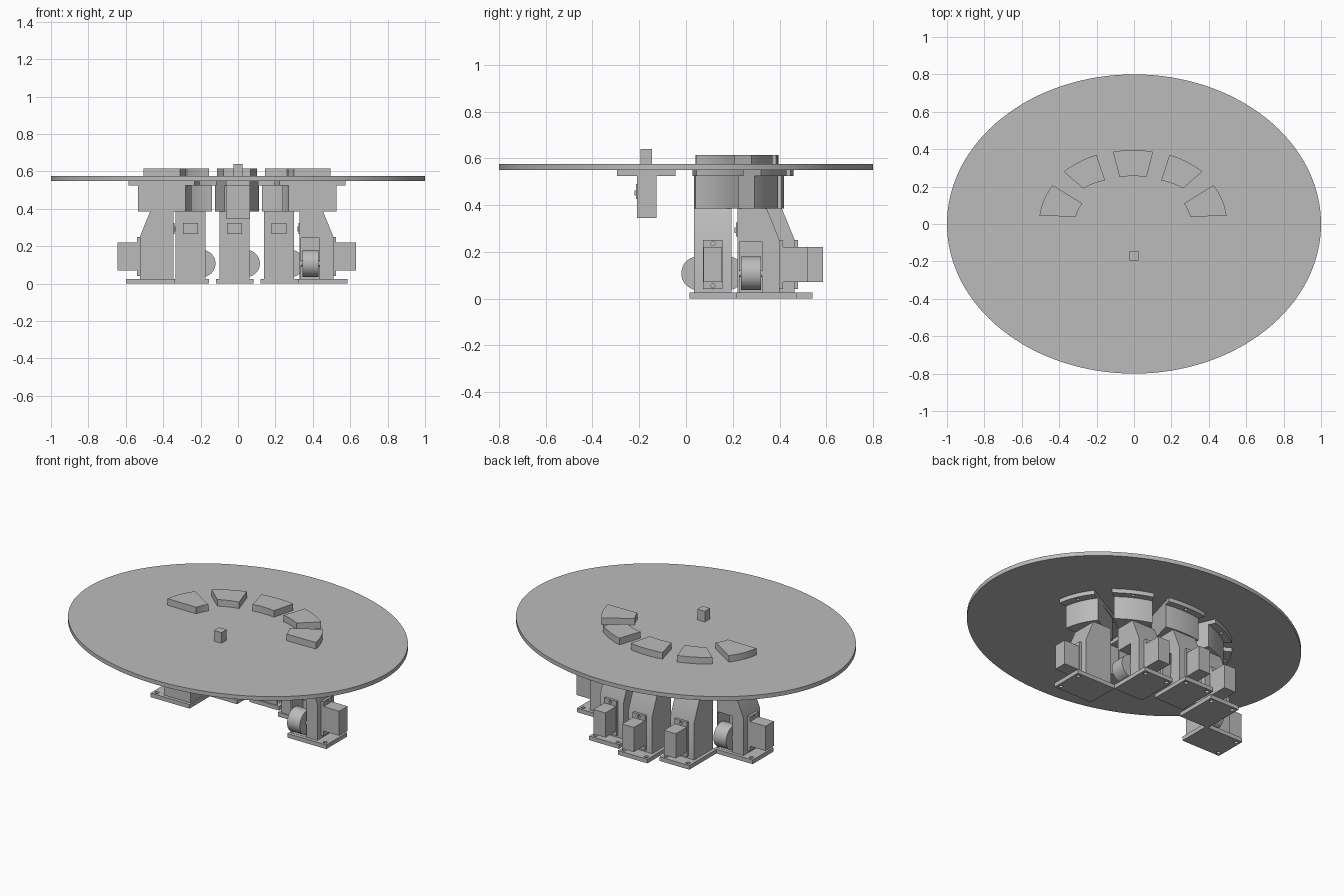
import bpy, math
from math import radians, pi
from mathutils import Matrix, Vector

cube = bpy.data.objects.get("Cube")
if cube:
    bpy.data.objects.remove(cube, do_unlink=True)

grey = bpy.data.materials.new("mid grey")
grey.use_nodes = True
colour = (0.5, 0.5, 0.5, 1)
grey.diffuse_color = colour
grey.node_tree.nodes["Principled BSDF"].inputs["Base Color"].default_value = colour

SQUASH = 0.8      # height of the oval relative to its width
CENTRE = -0.005   # x centre of the ring of keys


def add_mesh(name, verts, faces):
    mesh = bpy.data.meshes.new(name)
    mesh.from_pydata(verts, [], faces)
    mesh.materials.append(grey)
    obj = bpy.data.objects.new(name, mesh)
    bpy.context.collection.objects.link(obj)
    return obj


def prism(name, outline, low, high, axis="z"):
    """Extrude a counter-clockwise outline along z, or a (y, z) outline along x."""
    n = len(outline)
    if axis == "z":
        verts = [(a, b, h) for h in (low, high) for a, b in outline]
    else:
        verts = [(h, a, b) for h in (low, high) for a, b in outline]
    faces = [tuple(reversed(range(n))), tuple(range(n, 2 * n))]
    faces += [(i, (i + 1) % n, n + (i + 1) % n, n + i) for i in range(n)]
    return add_mesh(name, verts, faces)


def box(name, x, y, z):
    return prism(name, [(x[0], y[0]), (x[1], y[0]), (x[1], y[1]), (x[0], y[1])], *z)


def circle(radius, n, cx=0, cy=0, squash=1):
    return [(cx + radius * math.cos(2 * pi * i / n),
             cy + squash * radius * math.sin(2 * pi * i / n)) for i in range(n)]


def select_only(obj):
    bpy.ops.object.select_all(action="DESELECT")
    obj.select_set(True)
    bpy.context.view_layer.objects.active = obj


def smooth(obj):
    select_only(obj)
    bpy.ops.object.shade_smooth_by_angle(angle=radians(30))


def cut(obj, cutter):
    mod = obj.modifiers.new("cut", "BOOLEAN")
    mod.operation = "DIFFERENCE"
    mod.solver = "EXACT"
    mod.object = cutter
    select_only(obj)
    bpy.ops.object.modifier_apply(modifier=mod.name)
    bpy.data.objects.remove(cutter, do_unlink=True)


def polar(p):
    v = Vector((p[0], p[1] / SQUASH))
    return v.length, math.atan2(v.y, v.x)


def sector(corners, grow=0, widen=0, steps=12):
    """Outline of a curved wedge from outer start/end and inner start/end."""
    (r1, a1), (r2, a2), (r3, a3), (r4, a4) = map(polar, corners)

    def arc(ra, aa, rb, ab):
        pts = []
        for i in range(steps + 1):
            t = i / steps
            r, a = ra + (rb - ra) * t, aa + (ab - aa) * t
            pts.append((CENTRE + r * math.cos(a), SQUASH * r * math.sin(a)))
        return pts
    return (arc(r1 + grow, a1 - widen, r2 + grow, a2 + widen)
            + arc(r4 - grow, a4 + widen, r3 - grow, a3 - widen))


# Oval table top
smooth(prism("table_top", circle(1, 128, squash=SQUASH), 0.55, 0.575))

# Ring of five keys, each with a housing and a mounting flange below the table
back = [(0.107, 0.386), (-0.107, 0.386), (0.072, 0.25), (-0.072, 0.25)]
diagonal = [(0.37, 0.28), (0.195, 0.37), (0.267, 0.19), (0.15, 0.233)]
side = [(0.5, 0.043), (0.43, 0.208), (0.305, 0.04), (0.272, 0.11)]


def mirrored(corners):
    a, b, c, d = [(-x, y) for x, y in corners]
    return [b, a, d, c]


keys = {"right": mirrored(side), "back_right": mirrored(diagonal), "back": back,
        "back_left": diagonal, "left": side}
for label, corners in keys.items():
    smooth(prism(label + "_key", sector(corners), 0.55, 0.615))
    smooth(prism(label + "_housing", sector(corners, 0.03, 0.01), 0.385, 0.53))
    flange = prism(label + "_flange", sector(corners, 0.08, 0.01), 0.525, 0.55)
    angle = sum(polar(c)[1] for c in corners[:2]) / 2
    reach = polar(corners[0])[0] + 0.055
    cut(flange, prism("hole_cutter", circle(0.01, 12, CENTRE + reach * math.cos(angle),
                                            SQUASH * reach * math.sin(angle)), 0.5, 0.6))
    smooth(flange)


def wheel(name, radius, y0, y1):
    obj = prism(name, circle(radius, 40), y0, y1)
    obj.data.transform(Matrix.Translation((0.063, 0, 0.108)) @ Matrix.Rotation(-pi / 2, 4, "X"))
    return obj


def tower_parts():
    """Drive tower with its motor pointing to +y and its wheel on the +x side."""
    profile = [(0, 0), (0.18, 0), (0.18, 0.25), (0.125, 0.386), (0, 0.386)]
    body = prism("tower", profile, -0.08, 0.08, "x")
    cut(body, box("wheel_cutter", (-0.03, 0.1), (0.008, 0.106), (0.026, 0.245)))
    cut(body, box("window_cutter", (-0.043, 0.043), (-0.1, 0.007), (0.18, 0.33)))
    base = box("base_plate", (-0.1, 0.1), (-0.008, 0.255), (0, 0.025))
    for x in (-0.075, 0.075):
        cut(base, prism("hole_cutter", circle(0.012, 12, x, 0.23), -0.1, 0.1))
    plate = box("motor_plate", (-0.042, 0.042), (0.175, 0.195), (0.04, 0.25))
    for z in (0.055, 0.235):
        hole = prism("hole_cutter", circle(0.009, 12), -0.05, 0.05)
        hole.data.transform(Matrix.Translation((0, 0.195, z)) @ Matrix.Rotation(pi / 2, 4, "X"))
        cut(plate, hole)
    return [body, base, plate,
            box("motor", (-0.04, 0.04), (0.19, 0.3), (0.07, 0.22)),
            wheel("wheel", 0.072, 0.015, 0.1),
            wheel("wheel_axle", 0.015, 0.004, 0.11),
            box("switch", (-0.04, 0.04), (-0.006, 0.02), (0.265, 0.325)),
            box("switch_lever", (-0.022, 0.022), (-0.012, 0.0), (0.28, 0.305))]


# Five towers: three face the back, one faces each side
places = {"right": (-0.345, 0.115, 90), "back_right": (-0.255, 0.22, 0),
          "back": (-0.018, 0.285, 0), "back_left": (0.22, 0.22, 0),
          "left": (0.33, 0.115, -90)}
masters = tower_parts()
for part in masters:
    smooth(part)
for label, (x, y, turn) in places.items():
    place = Matrix.Translation((x, y, 0)) @ Matrix.Rotation(radians(turn), 4, "Z")
    for part in masters:
        copy = part.copy()
        copy.name = label + "_" + part.name
        copy.matrix_world = place
        bpy.context.collection.objects.link(copy)
for part in masters:
    bpy.data.objects.remove(part, do_unlink=True)

# Single front button with its holder, flange and switch
box("front_button", (-0.025, 0.025), (-0.195, -0.145), (0.5, 0.64))
box("button_holder", (-0.065, 0.065), (-0.21, -0.127), (0.345, 0.53))
box("holder_flange", (-0.065, 0.065), (-0.295, -0.045), (0.525, 0.55))
box("holder_switch", (-0.04, 0.036), (-0.214, -0.2), (0.425, 0.49))
box("holder_switch_lever", (-0.022, 0.018), (-0.22, -0.21), (0.44, 0.462))
